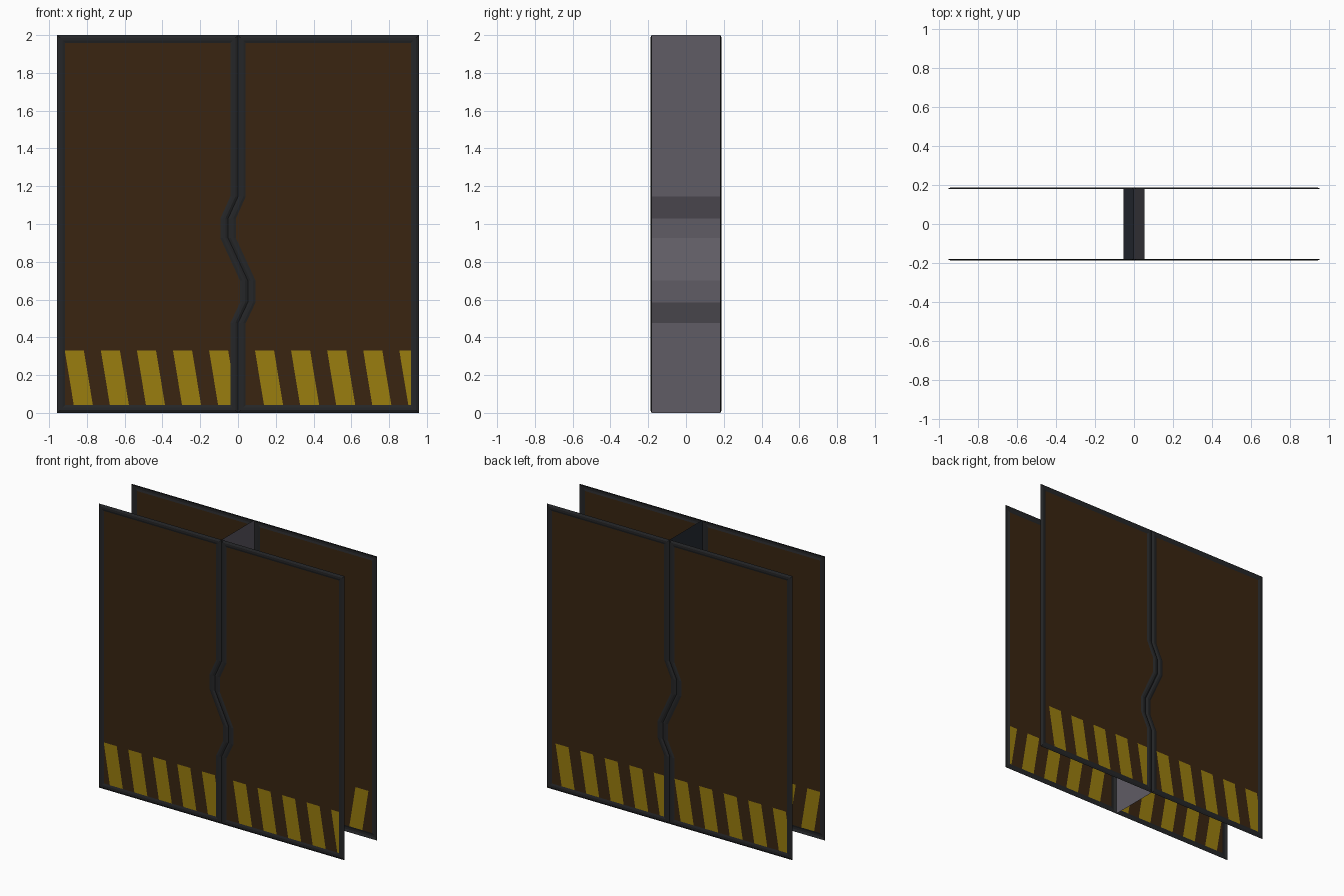
import bpy, bmesh, math
from mathutils import Vector

if "Cube" in bpy.data.objects:
    bpy.data.objects.remove(bpy.data.objects["Cube"])


def material(name, rgb):
    m = bpy.data.materials.new(name)
    m.diffuse_color = (*rgb, 1)
    m.use_nodes = True
    m.node_tree.nodes["Principled BSDF"].inputs["Base Color"].default_value = m.diffuse_color
    return m


FRAME = material("dark frame", (0.0185, 0.0195, 0.021))
BROWN = material("brown panel", (0.041, 0.0185, 0.0055))
YELLOW = material("hazard yellow", (0.32, 0.205, 0.0045))
GREY = material("grey seam", (0.115, 0.106, 0.128))
BLUE = material("dark blue seam", (0.021, 0.026, 0.037))

HALF_W, HEIGHT, STRIPE_TOP = 0.957, 2.0, 0.33
PERIOD, STRIPE_W, LEAN = 0.191, 0.101, 0.165

# Centre seam, bottom to top: (z, x)
SEAM = [(0, 0), (STRIPE_TOP, 0), (0.475, 0), (0.585, 0.052), (0.70, 0.052),
        (0.925, -0.052), (1.03, -0.052), (1.145, 0), (HEIGHT, 0)]

# Frame cross-section: (inset from leaf edge, depth)
PROFILE = [(0, 0.181), (0.014, 0.188), (0.028, 0.188), (0.041, 0.184)]


def finish(name, bm, mats):
    mesh = bpy.data.meshes.new(name)
    bm.to_mesh(mesh)
    bm.free()
    for m in mats:
        mesh.materials.append(m)
    ob = bpy.data.objects.new(name, mesh)
    bpy.context.collection.objects.link(ob)
    return ob


def leaf(name, lr, fb, start):
    """One door skin: lr = -1 left / 1 right, fb = -1 front / 1 back."""
    bm = bmesh.new()
    rings = []
    for d, y in PROFILE:
        knots = [(min(max(z, d), HEIGHT - d), x) for z, x in SEAM]
        outer = [bm.verts.new((lr * (HALF_W - d), fb * y, z)) for z, x in knots]
        inner = [bm.verts.new((x + lr * d, fb * y, z)) for z, x in knots]
        rings.append(outer + inner[::-1])
    n = len(rings[0])
    # raised frame
    for a, b in zip(rings, rings[1:]):
        for i in range(n):
            j = (i + 1) % n
            bm.faces.new((a[i], a[j], b[j], b[i]))
    # recessed panel in rows
    r = rings[-1]
    for i in range(len(SEAM) - 1):
        f = bm.faces.new((r[i], r[i + 1], r[n - 2 - i], r[n - 1 - i]))
        f.material_index = 1
    # cut slanted stripes in the bottom row (u runs left to right as seen outside)
    def row():
        return [f for f in bm.faces if f.material_index == 1
                and f.calc_center_median().z < STRIPE_TOP]
    for k in range(5):
        for e in (0, STRIPE_W):
            fs = row()
            geom = list({g for f in fs for g in (*f.verts, *f.edges)}) + fs
            u = start + PERIOD * k + e
            bmesh.ops.bisect_plane(bm, geom=geom, dist=1e-5,
                                   plane_co=(-fb * u, 0, STRIPE_TOP),
                                   plane_no=(-fb, 0, LEAN))
    for f in row():
        c = f.calc_center_median()
        t = -fb * c.x - start - LEAN * (STRIPE_TOP - c.z)
        k = math.floor(t / PERIOD)
        if 0 <= k <= 4 and t - k * PERIOD < STRIPE_W:
            f.material_index = 2
    # face outward
    for f in bm.faces:
        f.normal_update()
        if f.normal.y * fb < 0:
            f.normal_flip()
    finish(name, bm, [FRAME, BROWN, YELLOW])


leaf("front_left_leaf", -1, -1, -0.917)
leaf("front_right_leaf", 1, -1, 0.09)
leaf("back_right_leaf", 1, 1, -0.887)
leaf("back_left_leaf", -1, 1, 0.04)


# Seam walls joining the front and back skins, one facing each way
def seam_wall(name, side, mat):
    bm = bmesh.new()
    rows = [[bm.verts.new((x + side * 0.001, y, z)) for y in (-0.181, 0.181)]
            for z, x in SEAM]
    for a, b in zip(rows, rows[1:]):
        f = bm.faces.new((a[0], a[1], b[1], b[0]))
        f.normal_update()
        if f.normal.x * side < 0:
            f.normal_flip()
    finish(name, bm, [mat])


seam_wall("left_leaf_seam_wall", 1, GREY)
seam_wall("right_leaf_seam_wall", -1, BLUE)
